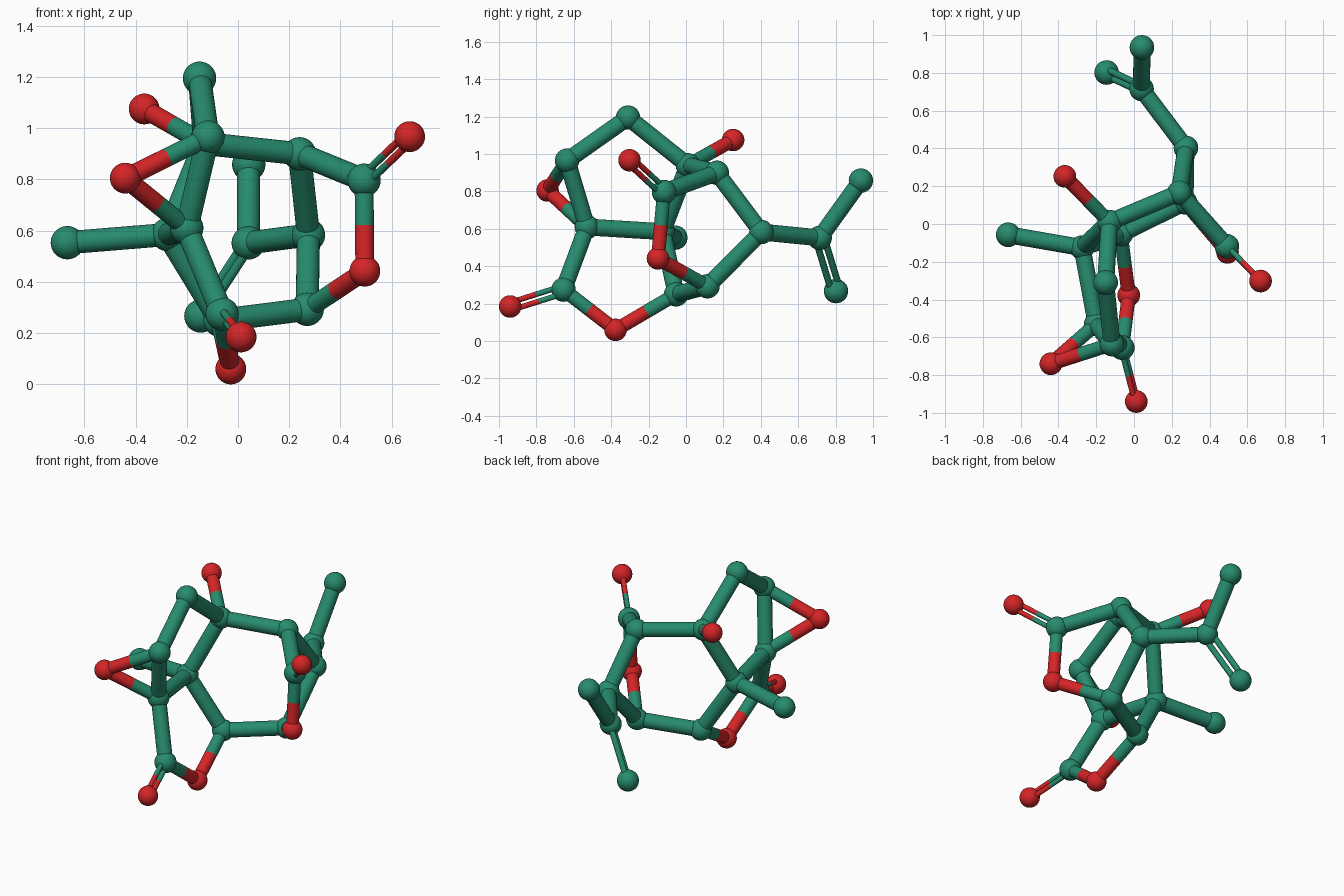
import bpy
import bmesh
from mathutils import Vector

cube = bpy.data.objects.get("Cube")
if cube:
    bpy.data.objects.remove(cube, do_unlink=True)


def make_material(name, colour):
    mat = bpy.data.materials.new(name)
    mat.use_nodes = True
    mat.diffuse_color = colour
    mat.node_tree.nodes["Principled BSDF"].inputs["Base Color"].default_value = colour
    return mat


GREEN = make_material("carbon green", (0.02, 0.26, 0.155, 1))
RED = make_material("oxygen red", (0.66, 0.018, 0.02, 1))

# Ball centres
CARBONS = {
    "bridge_top": (-0.15, -0.31, 1.195),
    "hydroxyl_base": (-0.13, 0.01, 0.94),
    "epoxide_upper": (-0.117, -0.636, 0.965),
    "epoxide_lower": (-0.20, -0.53, 0.61),
    "front_carbonyl": (-0.062, -0.655, 0.275),
    "bottom_corner": (-0.07, -0.053, 0.25),
    "core": (-0.275, -0.125, 0.585),
    "left_methyl": (-0.666, -0.057, 0.553),
    "right_shoulder": (0.24, 0.165, 0.90),
    "right_foot": (0.27, 0.115, 0.293),
    "side_carbonyl": (0.492, -0.118, 0.797),
    "back_corner": (0.275, 0.403, 0.583),
    "tail_fork": (0.04, 0.715, 0.552),
    "tail_upper": (0.042, 0.935, 0.858),
    "tail_lower": (-0.145, 0.802, 0.267),
}
OXYGENS = {
    "hydroxyl_tip": (-0.366, 0.252, 1.075),
    "epoxide_tip": (-0.44, -0.74, 0.805),
    "front_tip": (0.012, -0.94, 0.185),
    "bottom_link": (-0.028, -0.377, 0.06),
    "side_tip": (0.67, -0.302, 0.967),
    "side_link": (0.495, -0.15, 0.442),
}
ATOMS = {k: Vector(v) for k, v in {**CARBONS, **OXYGENS}.items()}

# Chains of balls joined by single rods
CHAINS = [
    # upper ring
    ["core", "hydroxyl_base", "bridge_top", "epoxide_upper", "epoxide_lower", "core"],
    # epoxide triangle
    ["epoxide_upper", "epoxide_tip", "epoxide_lower"],
    # front ring
    ["epoxide_lower", "front_carbonyl", "bottom_link", "bottom_corner", "core"],
    # large ring
    ["hydroxyl_base", "right_shoulder", "back_corner", "right_foot", "bottom_corner"],
    # side bridge
    ["right_shoulder", "side_carbonyl", "side_link", "right_foot"],
    # branches
    ["core", "left_methyl"],
    ["hydroxyl_base", "hydroxyl_tip"],
    ["back_corner", "tail_fork", "tail_upper"],
]
# Double bonds: start, end, and a neighbour that fixes the plane of the pair
DOUBLE_BONDS = [
    ("front_carbonyl", "front_tip", "bottom_link"),
    ("side_carbonyl", "side_tip", "side_link"),
    ("tail_fork", "tail_lower", "tail_upper"),
]


def finish(name, bm, mat):
    for face in bm.faces:
        face.smooth = len(face.verts) <= 4
    mesh = bpy.data.meshes.new(name)
    bm.to_mesh(mesh)
    bm.free()
    mesh.materials.append(mat)
    obj = bpy.data.objects.new(name, mesh)
    bpy.context.collection.objects.link(obj)
    return obj


def ball(name, centre, radius, mat):
    bm = bmesh.new()
    bmesh.ops.create_uvsphere(bm, u_segments=32, v_segments=20, radius=radius)
    finish(name, bm, mat).location = centre


def rod(name, start, end, radius, mat):
    bm = bmesh.new()
    axis = end - start
    bmesh.ops.create_cone(bm, cap_ends=True, segments=28, radius1=radius,
                          radius2=radius, depth=axis.length)
    obj = finish(name, bm, mat)
    obj.location = (start + end) / 2
    obj.rotation_mode = "QUATERNION"
    obj.rotation_quaternion = axis.to_track_quat("Z", "Y")


def colour_of(atom):
    return RED if atom in OXYGENS else GREEN


def bond(a, b, scale=1.0, shift=Vector((0, 0, 0))):
    # Each half takes the colour of the ball it touches
    radius = scale * (0.037 if RED in (colour_of(a), colour_of(b)) else 0.045)
    start, end = ATOMS[a] + shift, ATOMS[b] + shift
    name = f"rod_{a}_to_{b}"
    if colour_of(a) == colour_of(b):
        rod(name, start, end, radius, colour_of(a))
    else:
        middle = (start + end) / 2
        rod(name + "_first_half", start, middle, radius, colour_of(a))
        rod(name + "_second_half", middle, end, radius, colour_of(b))


# Balls
for atom, position in ATOMS.items():
    ball("ball_" + atom, position, 0.06 if atom in OXYGENS else 0.065, colour_of(atom))

# Single rods
for chain in CHAINS:
    for a, b in zip(chain, chain[1:]):
        bond(a, b)

# Paired thin rods
for a, b, neighbour in DOUBLE_BONDS:
    along = (ATOMS[b] - ATOMS[a]).normalized()
    side = ATOMS[neighbour] - ATOMS[a]
    side = (side - along * side.dot(along)).normalized()
    spread = 0.021 if b in OXYGENS else 0.025
    for sign in (-1, 1):
        bond(a, b, 0.4, side * spread * sign)
